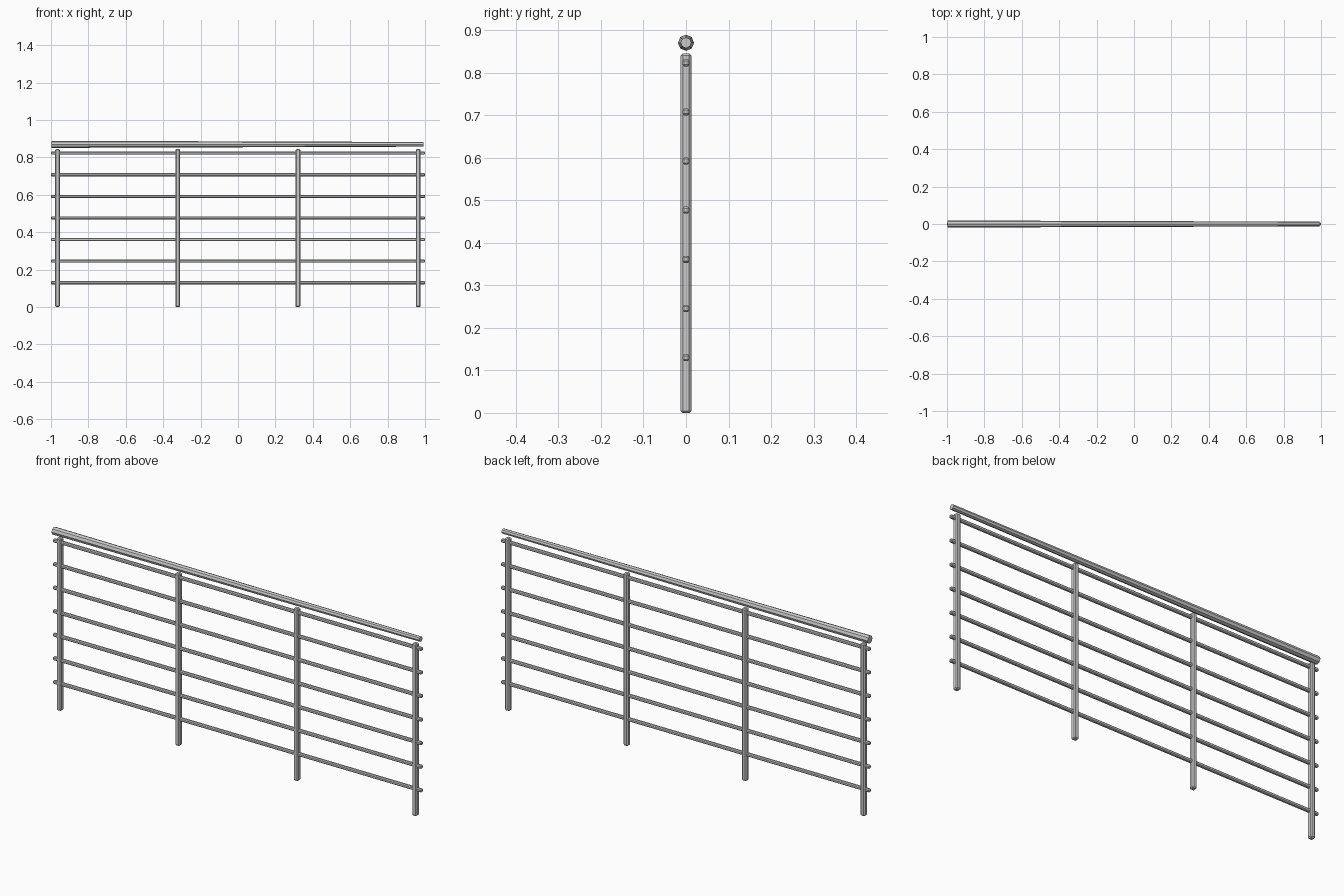
import bpy, math

if "Cube" in bpy.data.objects:
    bpy.data.objects.remove(bpy.data.objects["Cube"])


def bevelled_box(name, loc, size, bevel):
    bpy.ops.mesh.primitive_cube_add(size=1, location=loc)
    ob = bpy.context.object
    ob.name = name
    ob.scale = size
    bpy.ops.object.transform_apply(location=False, rotation=False, scale=True)
    mod = ob.modifiers.new("edge_bevel", 'BEVEL')
    mod.width = bevel
    mod.segments = 1
    return ob


# Upright posts
for i in range(4):
    x = -0.965 + i * 0.6427
    bevelled_box(f"post_{i + 1}", (x, 0, 0.4225), (0.025, 0.025, 0.845), 0.005)

# Horizontal bars passing through the posts
for i in range(7):
    z = 0.13 + i * 0.1155
    bevelled_box(f"bar_{i + 1}", (0, 0, z), (2.0, 0.0165, 0.0165), 0.004)

# Tapered eight-sided handrail, thicker at the left end
bpy.ops.mesh.primitive_cone_add(vertices=8, radius1=0.019, radius2=0.0125,
                                depth=1.99, location=(-0.003, 0, 0.87),
                                rotation=(0, math.pi / 2, 0))
bpy.context.object.name = "handrail"
